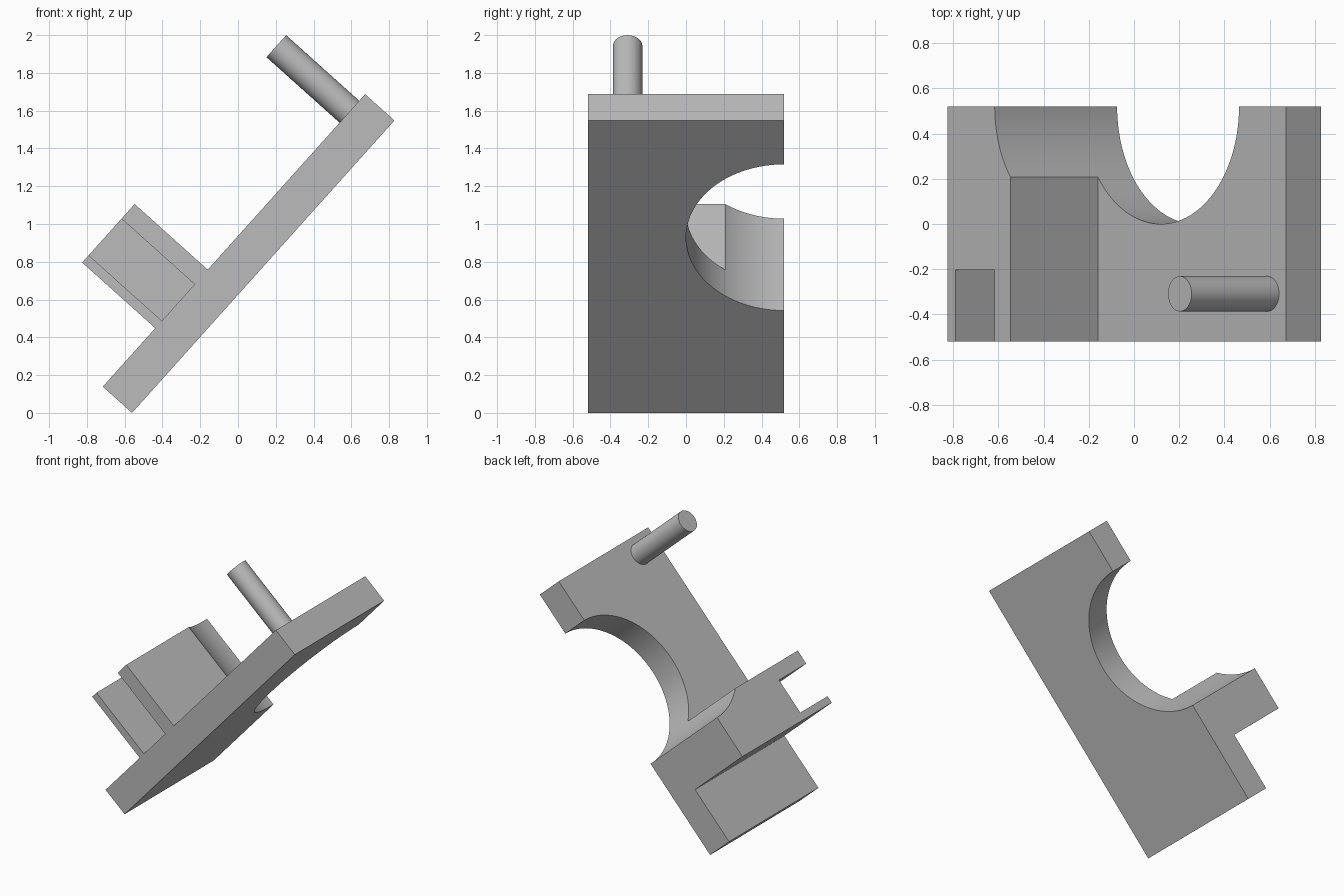
import bpy, bmesh, math
from mathutils import Matrix

if "Cube" in bpy.data.objects:
    bpy.data.objects.remove(bpy.data.objects["Cube"], do_unlink=True)

UNIT = 0.104                       # one design unit
# Design frame: x along the plate, z out of its upper face, then tilted
PLACE = (Matrix.Translation((-0.561, 0, 0)) @ Matrix.Rotation(math.radians(-48.1), 4, 'Y')
         @ Matrix.Scale(UNIT, 4))

grey = bpy.data.materials.new("plain grey")
grey.use_nodes = True
colour = (0.5, 0.5, 0.5, 1)
grey.diffuse_color = colour
grey.node_tree.nodes["Principled BSDF"].inputs["Base Color"].default_value = colour


def finish(name, bm):
    bmesh.ops.recalc_face_normals(bm, faces=bm.faces)
    bm.transform(PLACE)
    mesh = bpy.data.meshes.new(name)
    bm.to_mesh(mesh)
    bm.free()
    mesh.materials.append(grey)
    obj = bpy.data.objects.new(name, mesh)
    bpy.context.collection.objects.link(obj)
    return obj


def prism(name, profile, y0, y1):
    """Extrude an x-z profile from y0 to y1."""
    bm = bmesh.new()
    face = bm.faces.new([bm.verts.new((x, y0, z)) for x, z in profile])
    side = bmesh.ops.extrude_face_region(bm, geom=[face])["geom"]
    bmesh.ops.translate(bm, vec=(0, y1 - y0, 0),
                        verts=[v for v in side if isinstance(v, bmesh.types.BMVert)])
    return finish(name, bm)


def cylinder(name, x, y, z0, z1, radius, segments):
    bm = bmesh.new()
    bmesh.ops.create_cone(bm, cap_ends=True, segments=segments, radius1=radius, radius2=radius,
                          depth=z1 - z0, matrix=Matrix.Translation((x, y, (z0 + z1) / 2)))
    return finish(name, bm)


def activate(obj):
    bpy.ops.object.select_all(action='DESELECT')
    obj.select_set(True)
    bpy.context.view_layer.objects.active = obj


def cut(obj, cutter):
    cutter.hide_render = True
    mod = obj.modifiers.new("cut", 'BOOLEAN')
    mod.operation = 'DIFFERENCE'
    mod.solver = 'EXACT'
    mod.object = cutter
    activate(obj)
    bpy.ops.object.modifier_apply(modifier=mod.name)
    bpy.data.objects.remove(cutter, do_unlink=True)


# Plate with the raised block
plate = prism("plate_with_block",
              [(0, 0), (20, 0), (20, 2), (8, 2), (8, 7), (4, 7), (4, 2), (0, 2)], -5, 5)

# Half-round opening in the back edge, also biting into the block
cut(plate, cylinder("opening_cutter", 12, 5, -1, 9, 5, 128))

# Slot in the front of the block, down to the plate
cut(plate, prism("slot_cutter", [(4.5, 2), (7, 2), (7, 8), (4.5, 8)], -6, -1.95))

# Round peg near the upper end
peg = cylinder("peg", 18.8, -2.97, 1.5, 7, 0.75, 64)

for obj in (plate, peg):
    activate(obj)
    bpy.ops.object.shade_smooth_by_angle(angle=math.radians(30))
